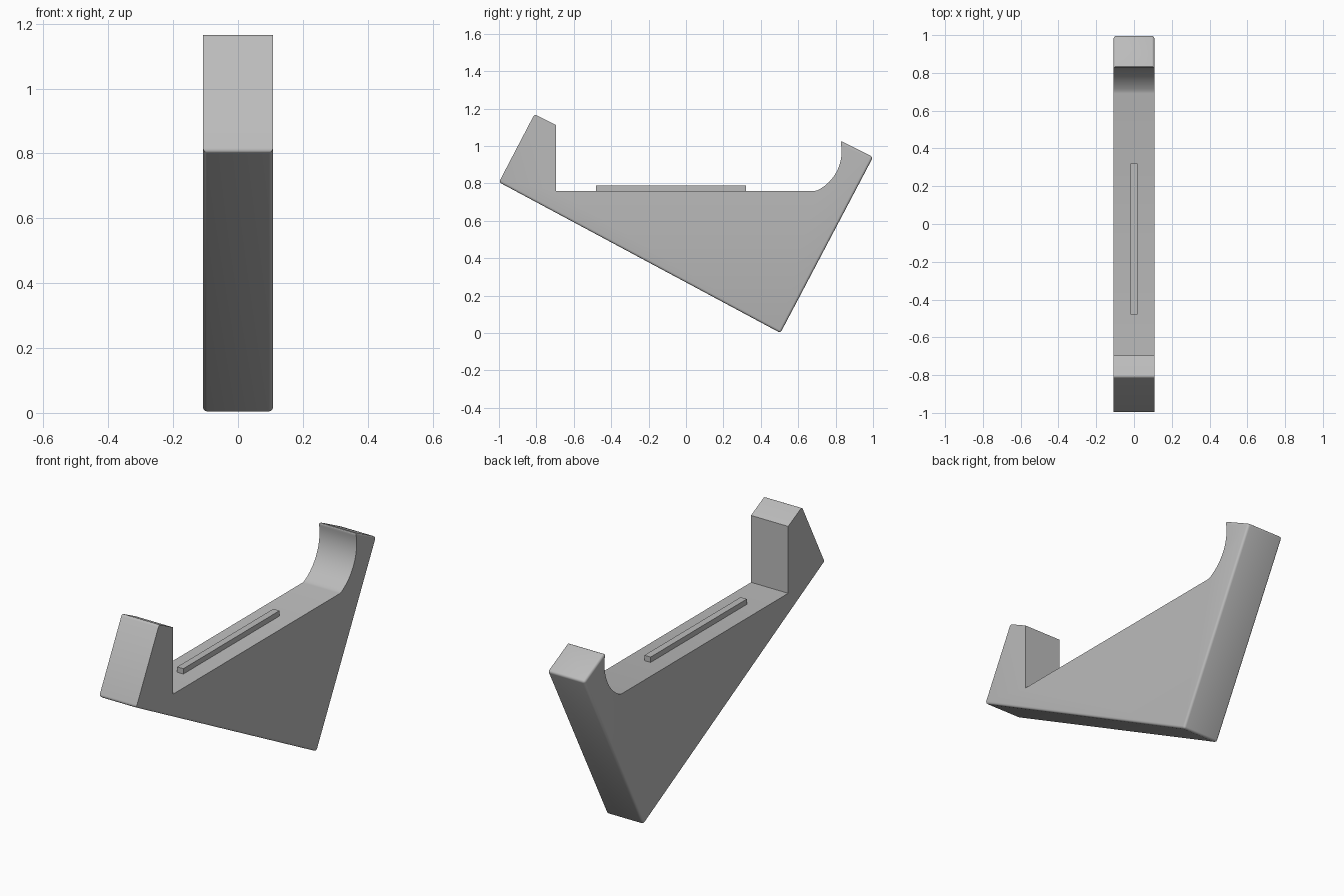
import bpy, bmesh, math

if "Cube" in bpy.data.objects:
    bpy.data.objects.remove(bpy.data.objects["Cube"], do_unlink=True)

grey = bpy.data.materials.new("mid grey")
grey.use_nodes = True
colour = (0.5, 0.5, 0.5, 1)
grey.diffuse_color = colour
grey.node_tree.nodes["Principled BSDF"].inputs["Base Color"].default_value = colour

HALF = 0.108    # half the body width
FLOOR = 0.76    # height of the flat bed


def add_object(name, bm):
    bmesh.ops.recalc_face_normals(bm, faces=bm.faces)
    mesh = bpy.data.meshes.new(name)
    bm.to_mesh(mesh)
    bm.free()
    mesh.materials.append(grey)
    obj = bpy.data.objects.new(name, mesh)
    bpy.context.collection.objects.link(obj)
    return obj


def extrude_profile(points, half):
    """Extrude a (y, z) outline across x."""
    bm = bmesh.new()
    face = bm.faces.new([bm.verts.new((-half, y, z)) for y, z in points])
    new = bmesh.ops.extrude_face_region(bm, geom=[face])["geom"]
    bmesh.ops.translate(bm, vec=(2 * half, 0, 0),
                        verts=[v for v in new if isinstance(v, bmesh.types.BMVert)])
    return bm


# Body outline: front hook, bottom corner, back horn and concave cradle
outer = [(-0.81, 1.17), (-1.0, 0.806), (0.505, 0.0), (1.0, 0.94), (0.826, 1.028)]
cy, cz, radius = 0.601, 0.97, 0.231
start, end = math.radians(9), math.radians(-67)
steps = 20
arc = [(cy + radius * math.cos(a), cz + radius * math.sin(a))
       for a in (start + (end - start) * i / steps for i in range(steps + 1))]
arc[-1] = (arc[-1][0], FLOOR)
bm = extrude_profile(outer + arc + [(-0.695, FLOOR), (-0.695, 1.112)], HALF)


# Round the outer corners and the rims of the underside, back and horn top
def at(v, p):
    return abs(v.co.y - p[0]) + abs(v.co.z - p[1]) < 1e-4


def rounded(edge):
    a, b = edge.verts
    if abs(a.co.x - b.co.x) > 0.01:
        return any(at(a, p) for p in outer)
    return any(at(a, p) for p in outer[1:]) and any(at(b, p) for p in outer[1:])


bmesh.ops.bevel(bm, geom=[e for e in bm.edges if rounded(e)], offset=0.013,
                offset_type='OFFSET', segments=4, profile=0.5,
                affect='EDGES', clamp_overlap=True)
body = add_object("cradle_body", bm)

# Raised strip along the bed
strip = add_object("bed_strip", extrude_profile(
    [(-0.48, FLOOR - 0.01), (0.32, FLOOR - 0.01), (0.32, 0.788), (-0.48, 0.788)], 0.018))

# Smooth the curves, keep the sharp edges
bpy.ops.object.select_all(action='DESELECT')
body.select_set(True)
bpy.context.view_layer.objects.active = body
bpy.ops.object.shade_smooth_by_angle(angle=math.radians(30))
